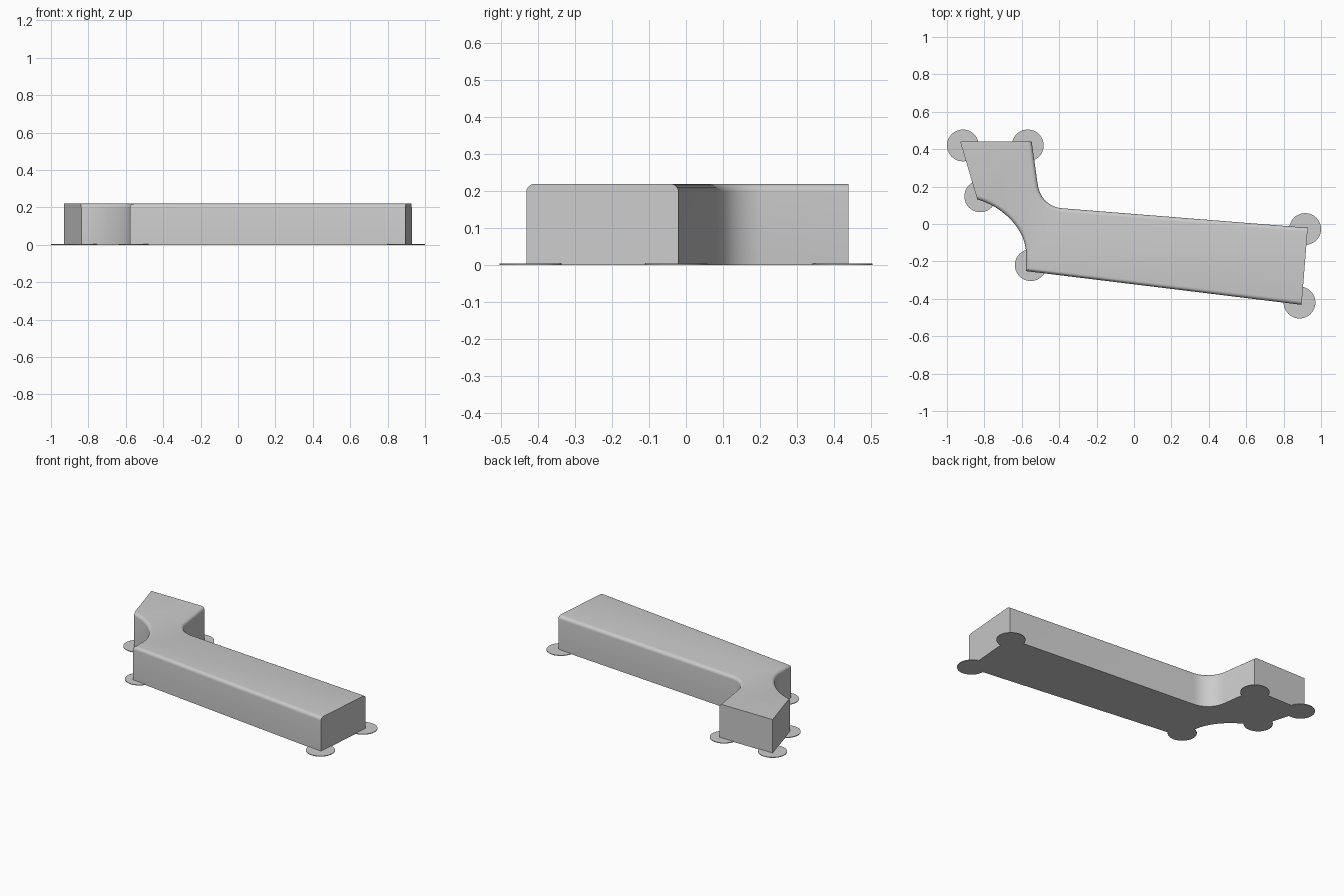
import bpy, bmesh, math
from mathutils import Vector
from mathutils.geometry import interpolate_bezier

if "Cube" in bpy.data.objects:
    bpy.data.objects.remove(bpy.data.objects["Cube"])

HEIGHT = 0.22
ROUND = 0.022
PAD_RADIUS = 0.085
PAD_HEIGHT = 0.004

grey = bpy.data.materials.new("plain_grey")
grey.use_nodes = True
colour = (0.6, 0.6, 0.6, 1)
grey.diffuse_color = colour
grey.node_tree.nodes["Principled BSDF"].inputs["Base Color"].default_value = colour


def finish(bm, name):
    bmesh.ops.recalc_face_normals(bm, faces=bm.faces)
    mesh = bpy.data.meshes.new(name)
    bm.to_mesh(mesh)
    bm.free()
    mesh.materials.append(grey)
    obj = bpy.data.objects.new(name, mesh)
    bpy.context.collection.objects.link(obj)
    bpy.ops.object.select_all(action="DESELECT")
    obj.select_set(True)
    bpy.context.view_layer.objects.active = obj
    bpy.ops.object.shade_smooth_by_angle(angle=math.radians(35))
    return obj


def bend(start, handle_a, handle_b, end, steps=14):
    pts = [Vector((*p, 0)) for p in (start, handle_a, handle_b, end)]
    return [p.to_2d() for p in interpolate_bezier(*pts, steps)]


# Body outline: short arm, inner bend, long arm, outer scoop
inner_bend = bend((-0.515, 0.212), (-0.505, 0.14), (-0.455, 0.09), (-0.384, 0.084))
outer_scoop = bend((-0.577, -0.16), (-0.577, -0.03), (-0.698, 0.092), (-0.838, 0.132))
short_end = [(-0.929, 0.44), (-0.547, 0.44)]
long_end = [(0.929, -0.02), (0.896, -0.432)]
front_corner = [(-0.577, -0.252)]
outline = short_end + inner_bend + long_end + front_corner + outer_scoop

bm = bmesh.new()
bottom = bm.faces.new([bm.verts.new((*p, 0)) for p in outline])
made = bmesh.ops.extrude_face_region(bm, geom=[bottom], use_keep_orig=True)["geom"]
top_verts = [g for g in made if isinstance(g, bmesh.types.BMVert)]
bmesh.ops.translate(bm, verts=top_verts, vec=(0, 0, HEIGHT))

# Round the long top edges; the two arm ends and the slanted side stay sharp
sharp = [(short_end[0], short_end[1]), tuple(long_end), (outer_scoop[-1], short_end[0])]
sharp_mids = [(Vector(a) + Vector(b)) / 2 for a, b in sharp]
rounded = []
for edge in bm.edges:
    mid = (edge.verts[0].co + edge.verts[1].co) / 2
    if mid.z > HEIGHT - 0.001:
        if all((mid.to_2d() - s).length > 0.001 for s in sharp_mids):
            rounded.append(edge)
bmesh.ops.bevel(bm, geom=rounded, offset=ROUND, segments=5, profile=0.5,
                affect="EDGES", clamp_overlap=True)
finish(bm, "body")

# Thin round pads under the corners
pads = {
    "pad_short_end_right": (-0.915, 0.42),
    "pad_short_end_left": (-0.568, 0.42),
    "pad_scoop_back": (-0.822, 0.148),
    "pad_scoop_front": (-0.552, -0.22),
    "pad_long_end_back": (0.915, -0.027),
    "pad_long_end_front": (0.885, -0.42),
}
for name, (x, y) in pads.items():
    bm = bmesh.new()
    bmesh.ops.create_cone(bm, cap_ends=True, segments=48, radius1=PAD_RADIUS,
                          radius2=PAD_RADIUS, depth=PAD_HEIGHT)
    bmesh.ops.translate(bm, verts=bm.verts, vec=(x, y, PAD_HEIGHT / 2))
    finish(bm, name)
